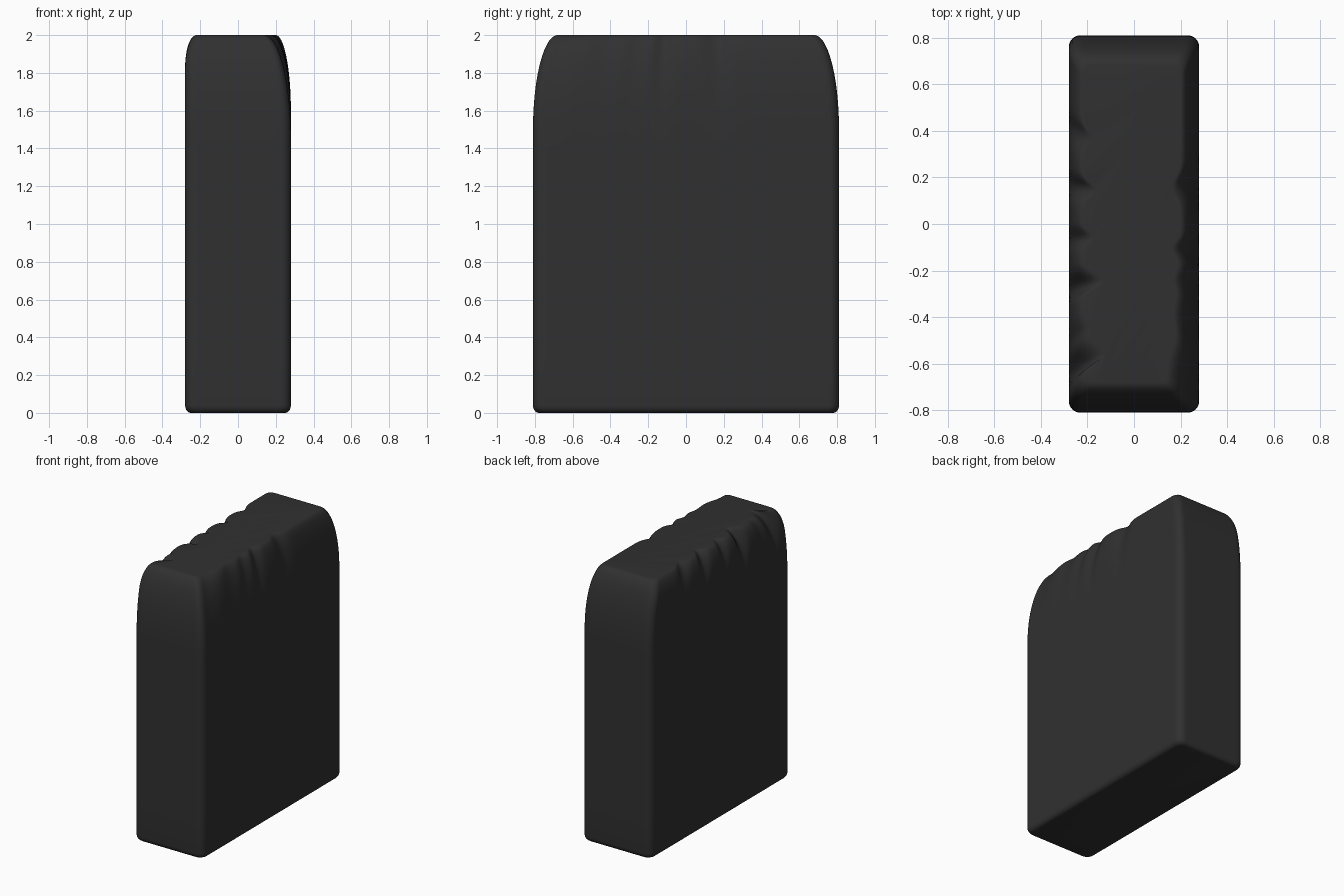
import bpy, bmesh, math

if "Cube" in bpy.data.objects:
    bpy.data.objects.remove(bpy.data.objects["Cube"])

HX, HY, H = 0.28, 0.81, 2.0
R = 0.05  # vertical corner radius

# Worn dips along the top edges: (y centre, depth, width)
LEFT_DIPS = [(-0.66, 0.10, 0.06), (-0.53, 0.03, 0.05), (-0.29, 0.09, 0.05),
             (-0.07, 0.05, 0.04), (0.17, 0.06, 0.05), (0.43, 0.04, 0.06)]
RIGHT_DIPS = [(-0.75, 0.06, 0.16), (-0.45, 0.03, 0.10), (-0.28, 0.03, 0.06),
              (-0.13, 0.04, 0.05), (0.18, 0.04, 0.07)]


def dips(y, table):
    return sum(d * math.exp(-((y - c) / s) ** 2) for c, d, s in table)


def rounding(z, w, h):
    """Inset of an elliptical top edge w wide and h tall."""
    t = min(1.0, max(0.0, (z - (H - h)) / h))
    return w * (1 - math.sqrt(max(0.0, 1 - t * t)))


def outline():
    """Rounded rectangle, counter-clockwise."""
    pts = []
    corners = [(1, -1, -90), (1, 1, 0), (-1, 1, 90), (-1, -1, 180)]
    for i, (sx, sy, a0) in enumerate(corners):
        cx, cy = sx * (HX - R), sy * (HY - R)
        for k in range(7):
            a = math.radians(a0 + 15 * k)
            pts.append((cx + R * math.cos(a), cy + R * math.sin(a)))
        nx, ny, na = corners[(i + 1) % 4]
        a = math.radians(na)
        end = (nx * (HX - R) + R * math.cos(a), ny * (HY - R) + R * math.sin(a))
        n = 90 if i % 2 == 0 else 24
        p = pts[-1]
        for k in range(1, n):
            f = k / n
            pts.append((p[0] + (end[0] - p[0]) * f, p[1] + (end[1] - p[1]) * f))
    return pts


def shaped(x, y, z):
    if x > 0:
        d = dips(y, RIGHT_DIPS)
        ix = rounding(z, 0.08 + d, 0.40 + 2.5 * d)
    else:
        d = dips(y, LEFT_DIPS)
        ix = rounding(z, 0.06 + d, 0.17 + 2.2 * d)
    iy = rounding(z, 0.13, 0.50)
    b = max(0.0, 1 - z / 0.04)  # small rounding at the foot
    foot = 0.03 * (1 - math.sqrt(max(0.0, 1 - b * b)))
    fx, fy = x / HX, y / HY
    return (x - fx * (ix + foot), y - fy * (iy + foot), z)


# Stone slab lofted from stacked rings
levels = [0.04 * (1 - math.cos(math.radians(18 * k))) for k in range(6)]
levels += [0.3, 0.6, 0.9, 1.2]
levels += [1.3 + 0.7 * math.sin(math.radians(90 * k / 28)) for k in range(29)]
bm = bmesh.new()
base = outline()
rings = [[bm.verts.new(shaped(x, y, z)) for x, y in base] for z in levels]
n = len(base)
for lo, hi in zip(rings, rings[1:]):
    for i in range(n):
        j = (i + 1) % n
        bm.faces.new((lo[i], lo[j], hi[j], hi[i]))
bm.faces.new(rings[-1])
bm.faces.new(rings[0][::-1])
for f in bm.faces:
    f.smooth = True
bmesh.ops.recalc_face_normals(bm, faces=bm.faces[:])
mesh = bpy.data.meshes.new("stone_slab")
bm.to_mesh(mesh)
bm.free()
slab = bpy.data.objects.new("stone_slab", mesh)
bpy.context.collection.objects.link(slab)

dark = bpy.data.materials.new("charcoal stone")
dark.diffuse_color = (0.03, 0.03, 0.03, 1)
dark.use_nodes = True
dark.node_tree.nodes["Principled BSDF"].inputs["Base Color"].default_value = dark.diffuse_color
mesh.materials.append(dark)
